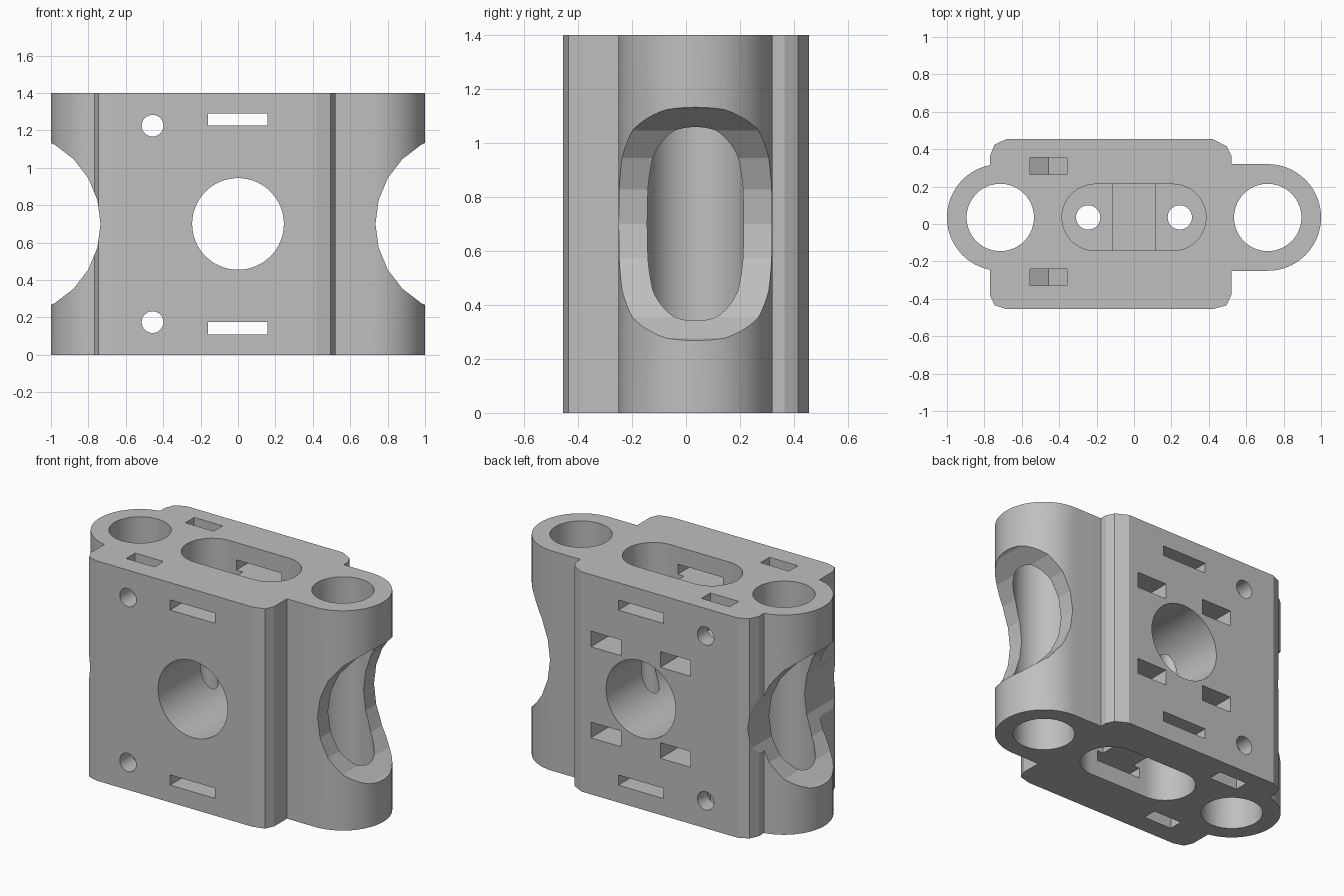
import bpy, bmesh
from math import sin, cos, pi, radians

cube = bpy.data.objects.get("Cube")
if cube:
    bpy.data.objects.remove(cube, do_unlink=True)

H = 1.4        # block height
MID = 0.7      # middle of the height
CY = 0.035     # line of the columns and bolts
COL = 0.715    # column distance from the centre


def arc(cx, cy, r, a0, a1, n):
    """Points on an arc, angles in degrees."""
    steps = [radians(a0 + (a1 - a0) * i / n) for i in range(n + 1)]
    return [(cx + r * cos(a), cy + r * sin(a)) for a in steps]


def circle(cx, cy, r, n=64):
    return arc(cx, cy, r, 0, 360, n)[:-1]


def rect(u0, u1, v0, v1):
    return [(u0, v0), (u1, v0), (u1, v1), (u0, v1)]


def nut_trap(cx, cy, half, end, way):
    """Slot as wide as a hex nut, closed by two 120 degree faces."""
    side = half / cos(pi / 6)
    return [(cx - half, end), (cx - half, cy + way * side / 2),
            (cx, cy + way * side), (cx + half, cy + way * side / 2),
            (cx + half, end)]


def prism(name, profile, lo, hi, axis="z"):
    """Extrude an xy profile along z, or an xz profile along y."""
    bm = bmesh.new()

    def ring(w):
        return [bm.verts.new((u, v, w) if axis == "z" else (u, w, v))
                for u, v in profile]
    a, b = ring(lo), ring(hi)
    bm.faces.new(a)
    bm.faces.new(b)
    for i in range(len(a)):
        j = (i + 1) % len(a)
        bm.faces.new((a[i], a[j], b[j], b[i]))
    bmesh.ops.recalc_face_normals(bm, faces=bm.faces)
    mesh = bpy.data.meshes.new(name)
    bm.to_mesh(mesh)
    bm.free()
    obj = bpy.data.objects.new(name, mesh)
    bpy.context.scene.collection.objects.link(obj)
    return obj


# Block outline: plate with softened corners and a round column at each end
outline = arc(COL, CY, 0.285, -90, 90, 40)
outline += [(0.52, 0.32), (0.52, 0.365), (0.495, 0.415), (0.42, 0.455)]
outline += [(-0.68, 0.455), (-0.745, 0.425), (-0.77, 0.365)]
outline += arc(-COL, CY, 0.285, 101.1, 258.9, 36)
outline += [(-0.77, -0.38), (-0.745, -0.435), (-0.68, -0.455)]
outline += [(0.42, -0.455), (0.495, -0.435), (0.52, -0.38), (0.52, -0.25)]
block = prism("clamp_block", outline, 0, H)

cutters = []


def cut(name, profile, lo, hi, axis="z"):
    obj = prism(name, profile, lo, hi, axis)
    obj.hide_render = True
    cutters.append(obj)


# Main bore through the plate
cut("main_bore", circle(0, MID, 0.245, 96), -1, 1, "y")

for s in (-1, 1):
    # Column bore, side saddle and vertical bolt hole
    cut("column_bore", circle(s * COL, CY, 0.18, 80), -1, 2)
    saddle = [(s * u, v) for u, v in circle(-1.224, MID, 0.489, 24)]
    cut("side_saddle", saddle, -1, 1, "y")
    cut("bolt_hole", circle(s * 0.245, CY, 0.065, 40), -1, 2)

    # Features repeated at the top (s = 1) and the bottom (s = -1)
    def span(z0, z1):
        return sorted((MID + s * z0, MID + s * z1))

    cut("bridge_recess", rect(-0.125, 0.125, CY - 0.178, CY + 0.178),
        *span(0.525, 0.9))
    for side in (-1, 1):
        end = [(side * 0.115, CY - 0.178)]
        end += [(side * u, v) for u, v in arc(0.207, CY, 0.178, -90, 90, 32)]
        end += [(side * 0.115, CY + 0.178)]
        cut("bolt_head_pocket", end, *span(0.43, 0.9))
        cut("bolt_nut_slot", nut_trap(side * 0.245, CY, 0.107, 0.8, -1),
            *span(0.24, 0.34))
    z0, z1 = span(0.525, 0.59)
    cut("strap_slot", rect(-0.16, 0.158, z0, z1), -1, 1, "y")
    zc = MID + s * 0.525
    cut("cross_hole", circle(-0.457, zc, 0.058, 40), -1, 1, "y")
    for y in (0.31, -0.285):
        cut("cross_nut_slot", nut_trap(-0.457, zc, 0.1, MID + s * 0.9, -s),
            y - 0.045, y + 0.045, "y")

# Carve the block, then drop the cutters
for c in cutters:
    mod = block.modifiers.new(c.name, "BOOLEAN")
    mod.operation = "DIFFERENCE"
    mod.solver = "EXACT"
    mod.object = c
graph = bpy.context.evaluated_depsgraph_get()
carved = bpy.data.meshes.new_from_object(block.evaluated_get(graph))
block.modifiers.clear()
block.data = carved
for c in cutters:
    bpy.data.objects.remove(c, do_unlink=True)

# Single grey material
grey = bpy.data.materials.new("plain_grey")
grey.use_nodes = True
colour = (0.52, 0.52, 0.52, 1)
grey.diffuse_color = colour
grey.node_tree.nodes["Principled BSDF"].inputs["Base Color"].default_value = colour
carved.materials.clear()
carved.materials.append(grey)

bpy.ops.object.select_all(action="DESELECT")
block.select_set(True)
bpy.context.view_layer.objects.active = block
bpy.ops.object.shade_smooth_by_angle(angle=radians(14))
